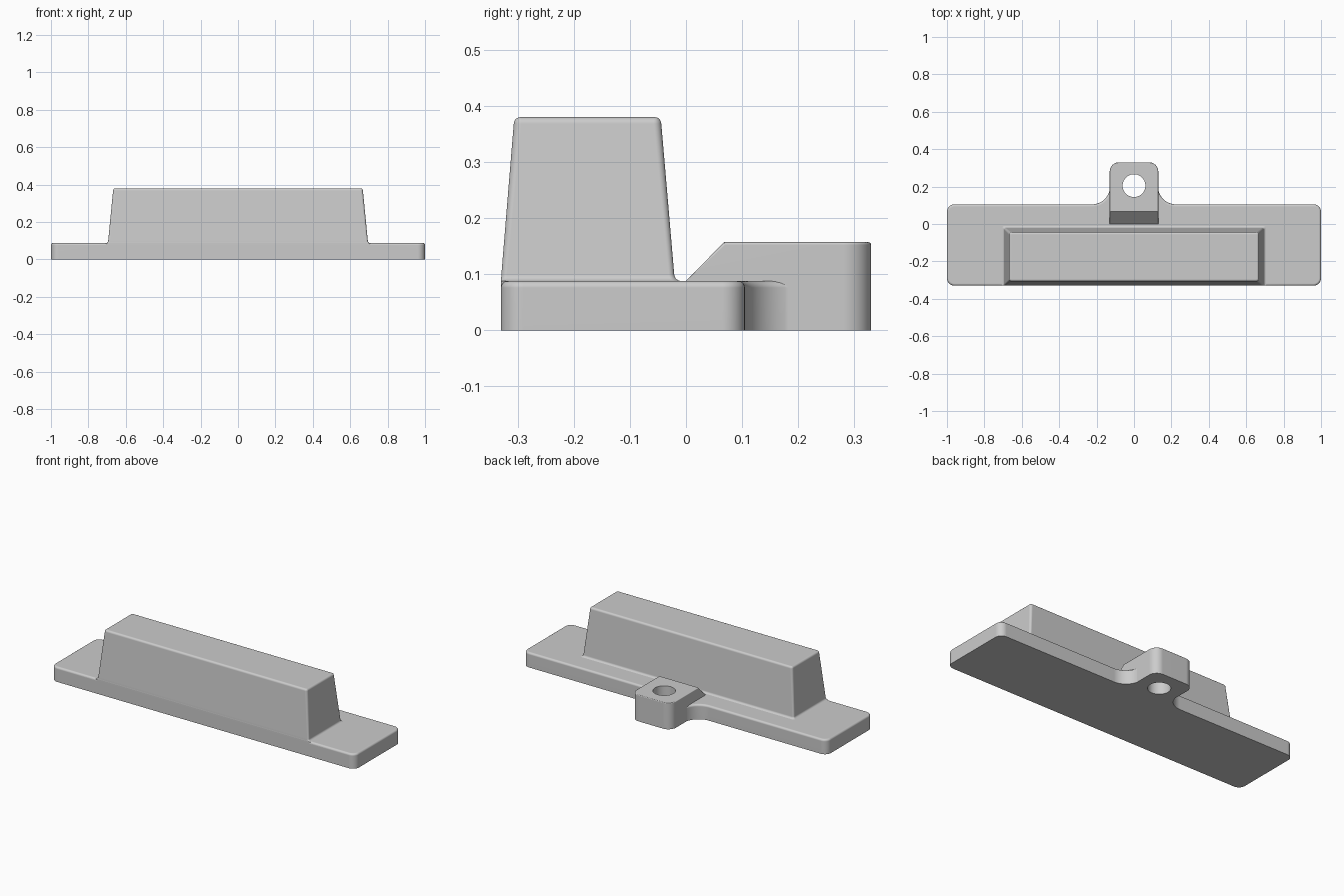
import bpy, bmesh
from math import sin, cos, pi, radians

cube = bpy.data.objects.get("Cube")
if cube:
    bpy.data.objects.remove(cube, do_unlink=True)

grey = bpy.data.materials.new("plain_grey")
grey.use_nodes = True
grey.diffuse_color = (0.6, 0.6, 0.6, 1)
grey.node_tree.nodes["Principled BSDF"].inputs["Base Color"].default_value = (0.6, 0.6, 0.6, 1)

EDGE = 0.012   # small round on the top edges
PLATE_Z = 0.088


def finish(name, bm):
    bmesh.ops.recalc_face_normals(bm, faces=bm.faces)
    mesh = bpy.data.meshes.new(name)
    bm.to_mesh(mesh)
    bm.free()
    mesh.materials.append(grey)
    ob = bpy.data.objects.new(name, mesh)
    bpy.context.collection.objects.link(ob)
    return ob


def arc(cx, cy, r, a0, a1, n=8):
    step = radians(a1 - a0) / n
    return [(cx + r * cos(radians(a0) + step * i), cy + r * sin(radians(a0) + step * i))
            for i in range(n + 1)]


def round_rect(hx, y0, y1, r):
    return (arc(hx - r, y1 - r, r, 0, 90) + arc(r - hx, y1 - r, r, 90, 180)
            + arc(r - hx, y0 + r, r, 180, 270) + arc(hx - r, y0 + r, r, 270, 360))


def loft(name, rings):
    """Skin a stack of (z, outline) rings and cap both ends."""
    bm = bmesh.new()
    loops = [[bm.verts.new((x, y, z)) for x, y in pts] for z, pts in rings]
    n = len(loops[0])
    for low, high in zip(loops, loops[1:]):
        for i in range(n):
            j = (i + 1) % n
            bm.faces.new((low[i], low[j], high[j], high[i]))
    bm.faces.new(loops[0][::-1])
    bm.faces.new(loops[-1])
    return finish(name, bm)


def bevel(bm, edges, width, segments):
    bmesh.ops.bevel(bm, geom=edges, offset=width, segments=segments, profile=0.5,
                    affect='EDGES', clamp_overlap=True)


# Base plate, with concave fillets that run into the lug
half = (arc(0.96, -0.29, 0.04, 270, 360) + arc(0.96, 0.065, 0.04, 0, 90)
        + arc(0.224, 0.201, 0.096, 270, 180, 12))
outline = half + [(-x, y) for x, y in reversed(half)]
bm = bmesh.new()
bottom = bm.faces.new([bm.verts.new((x, y, 0)) for x, y in outline])
up = bmesh.ops.extrude_face_region(bm, geom=[bottom], use_keep_orig=True)
for v in up["geom"]:
    if isinstance(v, bmesh.types.BMVert):
        v.co.z = PLATE_Z
bevel(bm, [e for e in bm.edges if all(v.co.z > 0.05 for v in e.verts)], EDGE, 4)
body = finish("base_plate", bm)

# Tapered upright block: foot fillet, sloping sides, rounded top
F0, TOP = 0.1, 0.38
rings = [(0.03, round_rect(0.708, -0.33, -0.007, 0.012))]
for i in range(6):
    a = pi / 2 * i / 5
    flare = 0.014 * (1 - sin(a))
    rings.append((PLATE_Z - 0.0005 + 0.0125 * (1 - cos(a)),
                  round_rect(0.694 + flare, -0.33 + 0.001 * i / 5, -0.021 + flare, 0.01)))
for i in range(6):
    a = pi / 2 * i / 5
    inset = EDGE * (1 - cos(a))
    rings.append((TOP - EDGE + EDGE * sin(a),
                  round_rect(0.668 - inset, -0.307 + inset, -0.044 - inset, 0.0135 - inset)))
wall = loft("upright_block", rings)

# Lug: ramped side profile, rounded rear corners, eased top edges
profile = [(-0.012, 0), (-0.012, 0.083), (0, 0.0885), (0.068, 0.157), (0.33, 0.157), (0.33, 0)]
bm = bmesh.new()
side = bm.faces.new([bm.verts.new((-0.13, y, z)) for y, z in profile])
ext = bmesh.ops.extrude_face_region(bm, geom=[side], use_keep_orig=True)
for v in ext["geom"]:
    if isinstance(v, bmesh.types.BMVert):
        v.co.x = 0.13
bevel(bm, [e for e in bm.edges if all(v.co.y > 0.32 for v in e.verts)
           and abs(e.verts[0].co.z - e.verts[1].co.z) > 0.1], 0.05, 8)
bmesh.ops.recalc_face_normals(bm, faces=bm.faces)
bevel(bm, [e for e in bm.edges if all(v.co.z > 0.0884 for v in e.verts)
           and len(e.link_faces) == 2 and e.calc_face_angle() > 1.0], EDGE, 4)
lug = finish("lug", bm)

# Round hole through the lug
hole = loft("hole_cutter", [(z, arc(0, 0.205, 0.061, 0, 352.5, 47)) for z in (-0.1, 0.3)])

# Merge into one solid
bpy.context.view_layer.objects.active = body
for part, op in ((wall, 'UNION'), (lug, 'UNION'), (hole, 'DIFFERENCE')):
    mod = body.modifiers.new(op.title(), 'BOOLEAN')
    mod.operation, mod.solver, mod.object = op, 'EXACT', part
    bpy.ops.object.modifier_apply(modifier=mod.name)
    bpy.data.objects.remove(part, do_unlink=True)
body.name = "mounting_bracket"

for ob in bpy.context.selected_objects:
    ob.select_set(False)
body.select_set(True)
bpy.ops.object.shade_smooth_by_angle(angle=radians(35))
weighted = body.modifiers.new("Weighted Normals", 'WEIGHTED_NORMAL')
weighted.keep_sharp = True
